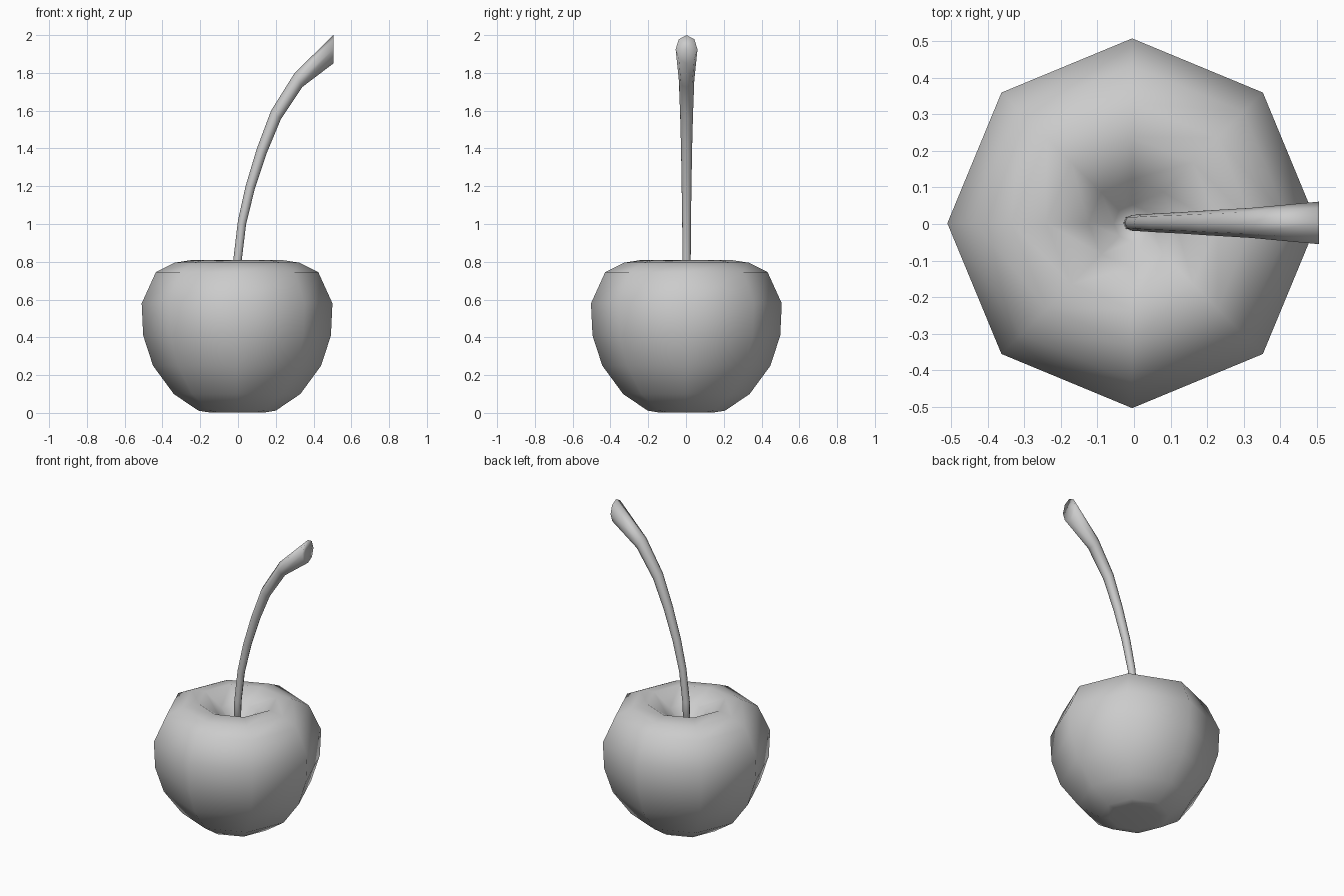
import bpy, bmesh, math
from mathutils import Vector

if "Cube" in bpy.data.objects:
    bpy.data.objects.remove(bpy.data.objects["Cube"])

grey = bpy.data.materials.new("soft grey")
grey.diffuse_color = (0.6, 0.6, 0.6, 1)
grey.use_nodes = True
grey.node_tree.nodes["Principled BSDF"].inputs["Base Color"].default_value = grey.diffuse_color
SIDES = 8


def loft(name, rings, start, end):
    """Skin a list of point rings and close both ends onto a centre point."""
    bm = bmesh.new()
    loops = [[bm.verts.new(p) for p in ring] for ring in rings]
    for a, b in zip(loops, loops[1:]):
        for i in range(SIDES):
            j = (i + 1) % SIDES
            bm.faces.new((a[i], a[j], b[j], b[i]))
    for loop, tip in ((loops[0], start), (loops[-1], end)):
        centre = bm.verts.new(tip)
        for i in range(SIDES):
            bm.faces.new((loop[i], loop[(i + 1) % SIDES], centre))
    bmesh.ops.recalc_face_normals(bm, faces=bm.faces)
    for f in bm.faces:
        f.smooth = True
    mesh = bpy.data.meshes.new(name)
    bm.to_mesh(mesh)
    bm.free()
    mesh.materials.append(grey)
    obj = bpy.data.objects.new(name, mesh)
    bpy.context.collection.objects.link(obj)
    return obj


angles = [2 * math.pi * i / SIDES for i in range(SIDES)]

# Fruit: eight-sided lathe with a dimple on top and a shallow hollow below
CX, CY = -0.005, 0.002
profile = [(0.15, 0.003), (0.205, 0.012), (0.335, 0.10), (0.445, 0.25),
           (0.497, 0.41), (0.505, 0.58), (0.43, 0.745), (0.33, 0.795),
           (0.235, 0.81), (0.12, 0.735), (0.05, 0.66)]
fruit_rings = [[(CX + r * math.cos(a), CY + r * math.sin(a), z) for a in angles]
               for r, z in profile]
loft("fruit", fruit_rings, (CX, CY, 0.02), (CX, CY, 0.63))

# Stem: upper edge, lower edge and half width of each slanted section
sections = [((-0.029, 0.62), (0.012, 0.62), 0.021),
            ((-0.025, 0.81), (0.020, 0.81), 0.022),
            ((0.000, 1.02), (0.043, 1.00), 0.023),
            ((0.040, 1.20), (0.090, 1.19), 0.026),
            ((0.100, 1.40), (0.152, 1.375), 0.029),
            ((0.175, 1.60), (0.227, 1.555), 0.034),
            ((0.300, 1.80), (0.340, 1.725), 0.041),
            ((0.505, 2.00), (0.505, 1.85), 0.058)]
stem_rings = []
for (ux, uz), (lx, lz), half in sections:
    mid = Vector(((ux + lx) / 2, 0.003, (uz + lz) / 2))
    up = Vector(((ux - lx) / 2, 0, (uz - lz) / 2))
    stem_rings.append([mid + up * math.cos(a) + Vector((0, half * math.sin(a), 0))
                       for a in angles])
loft("stem", stem_rings, (-0.008, 0.003, 0.61), (0.49, 0.003, 1.925))
